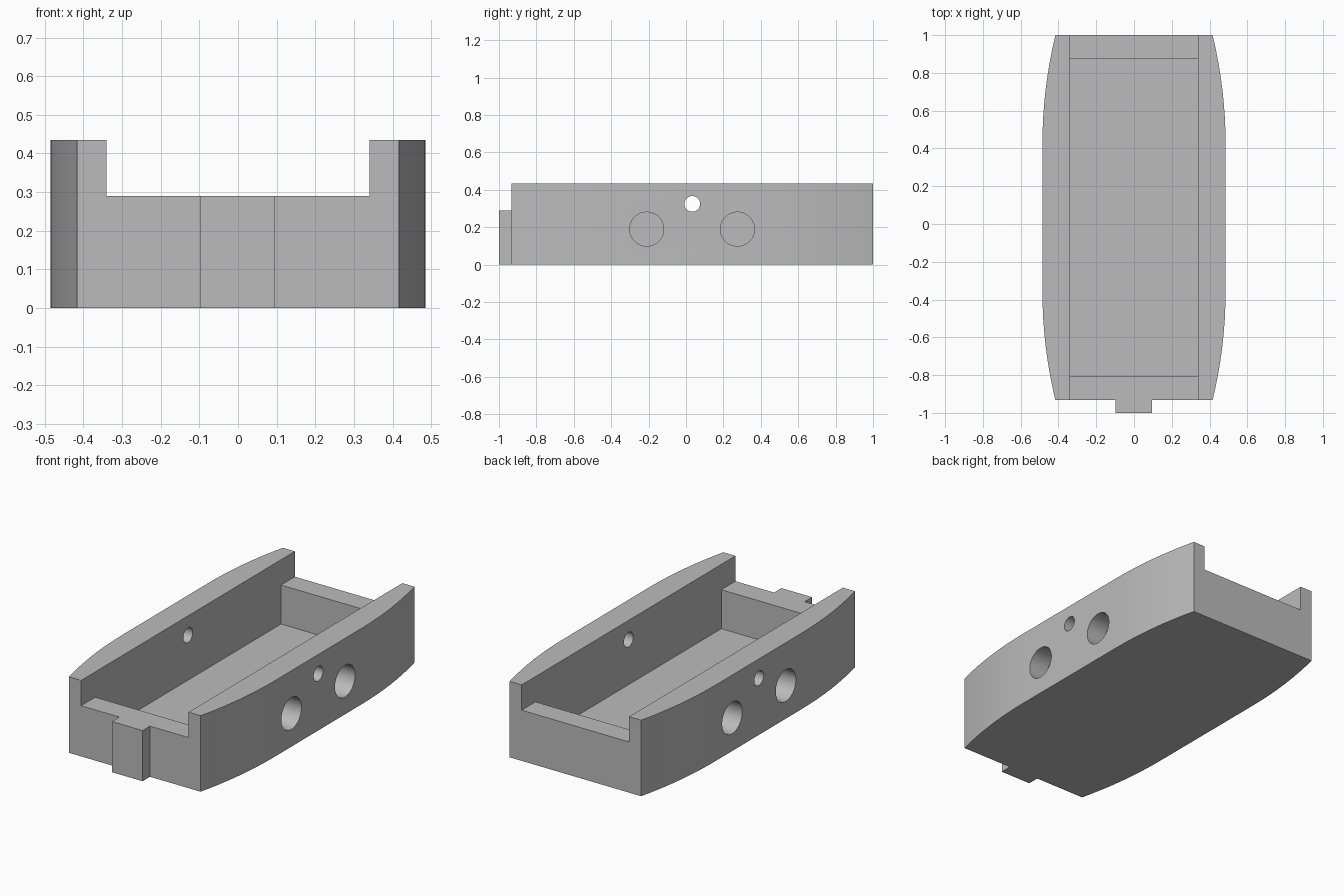
import bpy, bmesh, math
from mathutils import Matrix, Vector

if "Cube" in bpy.data.objects:
    bpy.data.objects.remove(bpy.data.objects["Cube"])

grey = bpy.data.materials.new("plain grey")
grey.diffuse_color = (0.5, 0.5, 0.5, 1)
grey.use_nodes = True
grey.node_tree.nodes["Principled BSDF"].inputs["Base Color"].default_value = grey.diffuse_color

TOP, LEDGE, FLOOR = 0.435, 0.29, 0.067
Y0, Y1, YC = -0.933, 1.0, 0.0335
INNER, WIDE, END = 0.34, 0.485, 0.416


def new_object(name, bm):
    bmesh.ops.recalc_face_normals(bm, faces=bm.faces)
    mesh = bpy.data.meshes.new(name)
    bm.to_mesh(mesh)
    bm.free()
    mesh.materials.append(grey)
    ob = bpy.data.objects.new(name, mesh)
    bpy.context.collection.objects.link(ob)
    return ob


def prism(name, outline, z0, z1):
    bm = bmesh.new()
    face = bm.faces.new([bm.verts.new((x, y, z0)) for x, y in outline])
    top = bmesh.ops.extrude_face_region(bm, geom=[face])["geom"]
    bmesh.ops.translate(bm, vec=(0, 0, z1 - z0),
                        verts=[v for v in top if isinstance(v, bmesh.types.BMVert)])
    return new_object(name, bm)


def box(name, x0, x1, y0, y1, z0, z1):
    return prism(name, [(x0, y0), (x1, y0), (x1, y1), (x0, y1)], z0, z1)


def rod(name, x0, x1, y, z, r):
    bm = bmesh.new()
    m = Matrix.Translation(((x0 + x1) / 2, y, z)) @ Matrix.Rotation(math.pi / 2, 4, 'Y')
    bmesh.ops.create_cone(bm, cap_ends=True, segments=48, radius1=r, radius2=r,
                          depth=abs(x1 - x0), matrix=m)
    return new_object(name, bm)


def combine(target, tool, operation):
    mod = target.modifiers.new(tool.name, 'BOOLEAN')
    mod.object, mod.operation, mod.solver = tool, operation, 'EXACT'
    bpy.context.view_layer.objects.active = target
    bpy.ops.object.modifier_apply(modifier=mod.name)
    bpy.data.objects.remove(tool)


# Tray body: straight middle, with sides curving inward to both ends
half = Y1 - YC
flat = 0.39
run, drop = half - flat, WIDE - END
radius = (run ** 2 + drop ** 2) / (2 * drop)
sweep = math.asin(run / radius)
arc = []
for i in range(9):
    a = sweep * i / 8
    arc.append((WIDE - radius * (1 - math.cos(a)), flat + radius * math.sin(a)))
right = [(x, YC - d) for x, d in reversed(arc)] + [(x, YC + d) for x, d in arc]
body = prism("tray_body", right + [(-x, y) for x, y in reversed(right)], 0, TOP)

# Locating key on the front end
combine(body, box("front_key", -0.098, 0.096, -1, Y0 + 0.05, 0, LEDGE), 'UNION')

# Open channel, then the deeper pocket between the end ledges
combine(body, box("channel_cutter", -INNER, INNER, -1.1, 1.1, LEDGE, 0.6), 'DIFFERENCE')
combine(body, box("pocket_cutter", -INNER, INNER, -0.805, 0.875, FLOOR, 0.5), 'DIFFERENCE')

# Small cross hole through both walls
combine(body, rod("pin_hole_cutter", -0.6, 0.6, 0.0335, 0.325, 0.042), 'DIFFERENCE')

# Two blind round sockets in each side
for side in (-1, 1):
    for y in (-0.21, 0.275):
        combine(body, rod("socket_cutter", side * 0.365, side * 0.6, y, 0.19, 0.091),
                'DIFFERENCE')

body.select_set(True)
bpy.context.view_layer.objects.active = body
bpy.ops.object.shade_smooth_by_angle(angle=math.radians(25))
